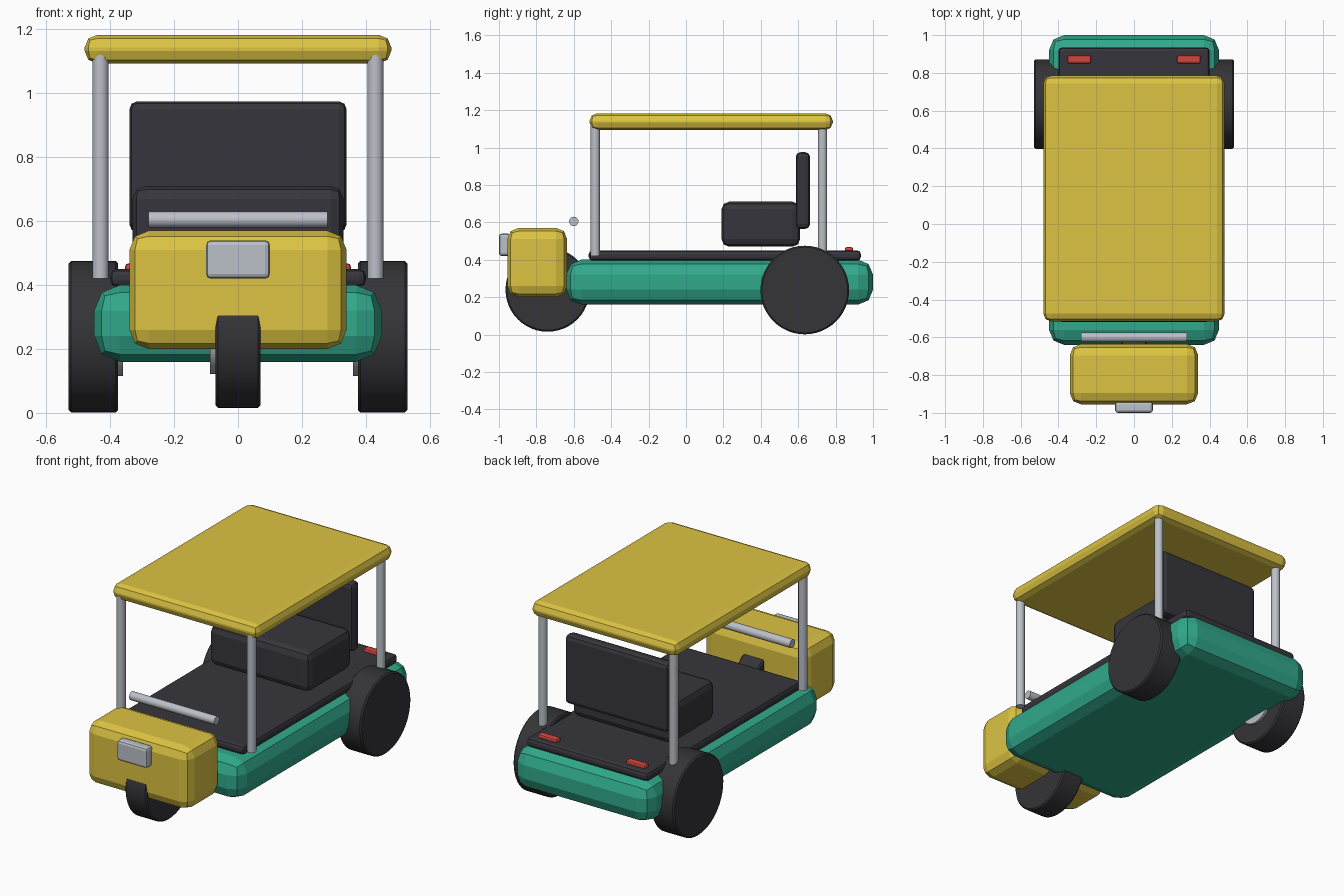
import bpy, bmesh, math
from mathutils import Matrix, Vector

cube = bpy.data.objects.get("Cube")
if cube:
    bpy.data.objects.remove(cube, do_unlink=True)


def material(name, r, g, b):
    m = bpy.data.materials.new(name)
    m.use_nodes = True
    m.diffuse_color = (r, g, b, 1)
    m.node_tree.nodes["Principled BSDF"].inputs["Base Color"].default_value = (r, g, b, 1)
    return m


yellow = material("yellow paint", 0.72, 0.55, 0.055)
green = material("green paint", 0.03, 0.40, 0.26)
dark = material("dark vinyl", 0.037, 0.036, 0.045)
rubber = material("tyre rubber", 0.035, 0.035, 0.04)
metal = material("grey metal", 0.50, 0.53, 0.58)
red = material("red lamp", 0.65, 0.06, 0.045)


def finish(name, bm, mat, bevel=0.0, segments=2):
    mesh = bpy.data.meshes.new(name)
    bm.to_mesh(mesh)
    bm.free()
    mesh.materials.append(mat)
    ob = bpy.data.objects.new(name, mesh)
    bpy.context.collection.objects.link(ob)
    if bevel:
        mod = ob.modifiers.new("Bevel", "BEVEL")
        mod.width, mod.segments = bevel, segments
        mod.limit_method = "ANGLE"
    return ob


def box(name, mat, x, y, z, bevel):
    """Bevelled box from (min, max) ranges on each axis."""
    bm = bmesh.new()
    bmesh.ops.create_cube(bm, size=1)
    ranges = (x, y, z)
    for v in bm.verts:
        v.co = Vector([(lo + hi) / 2 + c * (hi - lo) for c, (lo, hi) in zip(v.co, ranges)])
    return finish(name, bm, mat, bevel)


def rod(name, mat, start, end, radius, sides=24, bevel=0.0):
    """Smooth capped cylinder between two points."""
    a, b = Vector(start), Vector(end)
    turn = (b - a).to_track_quat("Z", "Y").to_matrix().to_4x4()
    bm = bmesh.new()
    bmesh.ops.create_cone(bm, cap_ends=True, segments=sides, radius1=radius, radius2=radius,
                          depth=(b - a).length, matrix=Matrix.Translation((a + b) / 2) @ turn)
    ob = finish(name, bm, mat, bevel, 1)
    bpy.ops.object.select_all(action="DESELECT")
    ob.select_set(True)
    bpy.context.view_layer.objects.active = ob
    bpy.ops.object.shade_smooth_by_angle(angle=math.radians(30))
    return ob


# Body and floor
box("chassis", green, (-0.45, 0.45), (-0.64, 1.0), (0.16, 0.40), 0.08)
box("floor", dark, (-0.40, 0.40), (-0.52, 0.935), (0.395, 0.45), 0.02)

# Nose and headlight
box("nose", yellow, (-0.34, 0.34), (-0.955, -0.635), (0.20, 0.57), 0.06)
box("headlight", metal, (-0.10, 0.10), (-1.0, -0.94), (0.42, 0.54), 0.015)

# Bench seat
box("seat", dark, (-0.33, 0.33), (0.19, 0.61), (0.47, 0.71), 0.04)
box("backrest", dark, (-0.34, 0.34), (0.587, 0.663), (0.565, 0.975), 0.025)

# Canopy and steering bar
box("roof", yellow, (-0.48, 0.48), (-0.515, 0.785), (1.093, 1.183), 0.04)
rod("handlebar", metal, (-0.28, -0.60, 0.605), (0.28, -0.60, 0.605), 0.025)

# Mirrored posts, tail lamps and rear wheels
for side, s in (("left", 1), ("right", -1)):
    for place, y in (("front", -0.485), ("rear", 0.73)):
        rod(f"{place}_post_{side}", metal, (s * 0.43, y, 0.42), (s * 0.43, y, 1.13), 0.025)
    box(f"tail_lamp_{side}", red, (s * 0.29 - 0.063, s * 0.29 + 0.063),
        (0.85, 0.893), (0.43, 0.468), 0.01)
    rod(f"rear_wheel_{side}", rubber, (s * 0.375, 0.635, 0.238), (s * 0.53, 0.635, 0.238),
        0.237, 48, 0.008)
    rod(f"rear_hub_{side}", metal, (s * 0.36, 0.635, 0.238), (s * 0.40, 0.635, 0.238), 0.122, 32)

# Single front wheel
rod("front_wheel", rubber, (-0.07, -0.74, 0.24), (0.07, -0.74, 0.24), 0.225, 48, 0.008)
rod("front_hub", metal, (-0.088, -0.74, 0.24), (-0.05, -0.74, 0.24), 0.118, 32)
